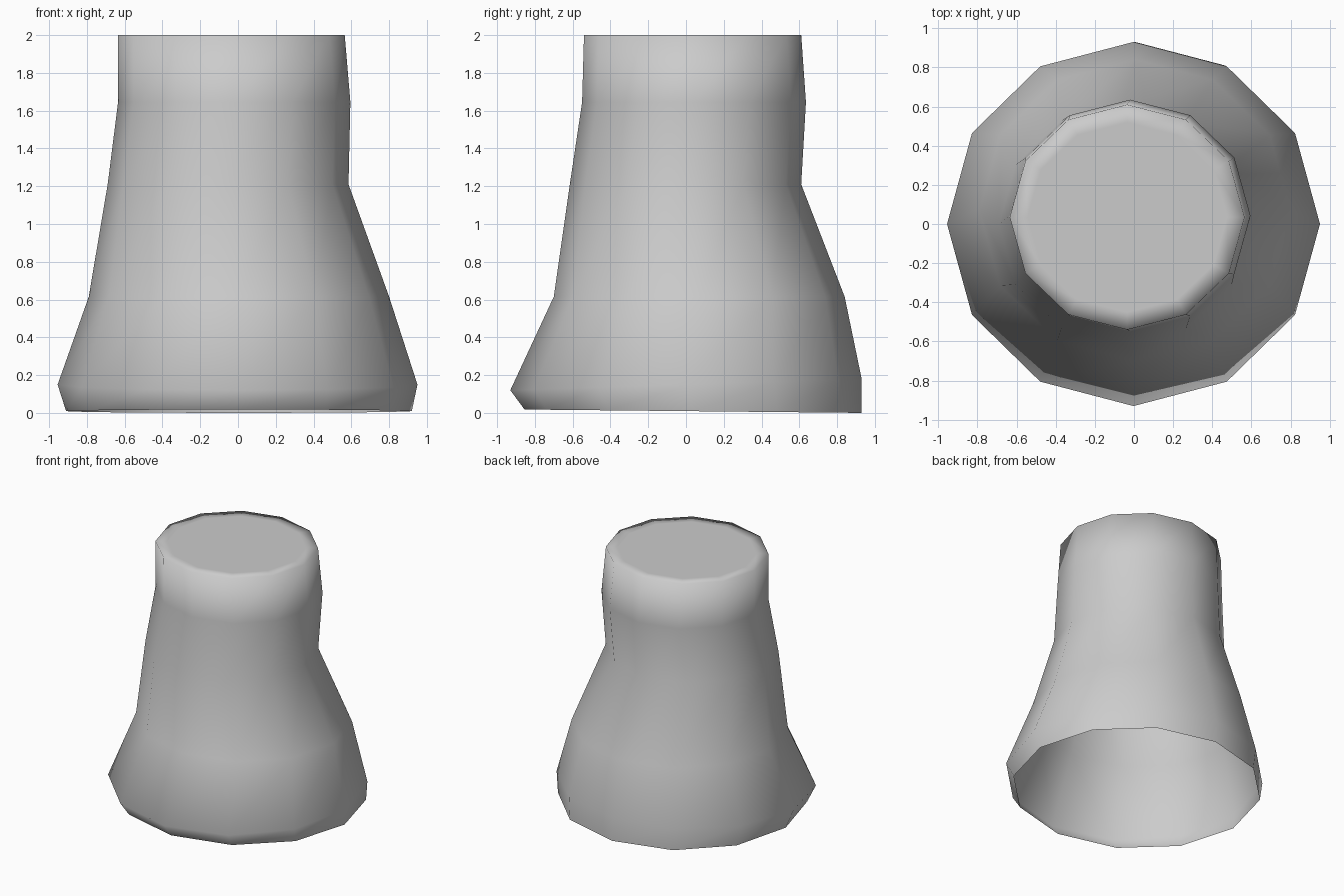
import bpy, bmesh
from math import sin, cos, tau

if "Cube" in bpy.data.objects:
    bpy.data.objects.remove(bpy.data.objects["Cube"])

SIDES = 12

# Ring bounds: x min, x max, y min, y max, height, height tilt towards the back
RINGS = [
    (-0.91, 0.92, -0.855, 0.93, 0.009, -0.009),
    (-0.955, 0.95, -0.93, 0.93, 0.15, 0.03),
    (-0.79, 0.80, -0.70, 0.84, 0.615, 0.0),
    (-0.69, 0.585, -0.615, 0.61, 1.21, 0.0),
    (-0.635, 0.595, -0.55, 0.635, 1.645, 0.0),
    (-0.635, 0.565, -0.54, 0.61, 2.0, 0.0),
    (-0.545, 0.475, -0.45, 0.52, 2.0, 0.0),
]


def add_ring(bm, x0, x1, y0, y1, z, tilt):
    verts = []
    for i in range(SIDES):
        c, s = cos(tau * i / SIDES), sin(tau * i / SIDES)
        verts.append(bm.verts.new(((x0 + x1) / 2 + (x1 - x0) / 2 * c,
                                   (y0 + y1) / 2 + (y1 - y0) / 2 * s,
                                   z + tilt * s)))
    return verts


# Flared stump: open underneath, flat cap with an inset border on top
bm = bmesh.new()
rings = [add_ring(bm, *r) for r in RINGS]
for low, high in zip(rings, rings[1:]):
    for i in range(SIDES):
        j = (i + 1) % SIDES
        bm.faces.new((low[i], low[j], high[j], high[i]))
bm.faces.new(rings[-1])
for f in bm.faces:
    f.smooth = True
mesh = bpy.data.meshes.new("stump")
bm.to_mesh(mesh)
bm.free()
stump = bpy.data.objects.new("stump", mesh)
bpy.context.collection.objects.link(stump)
